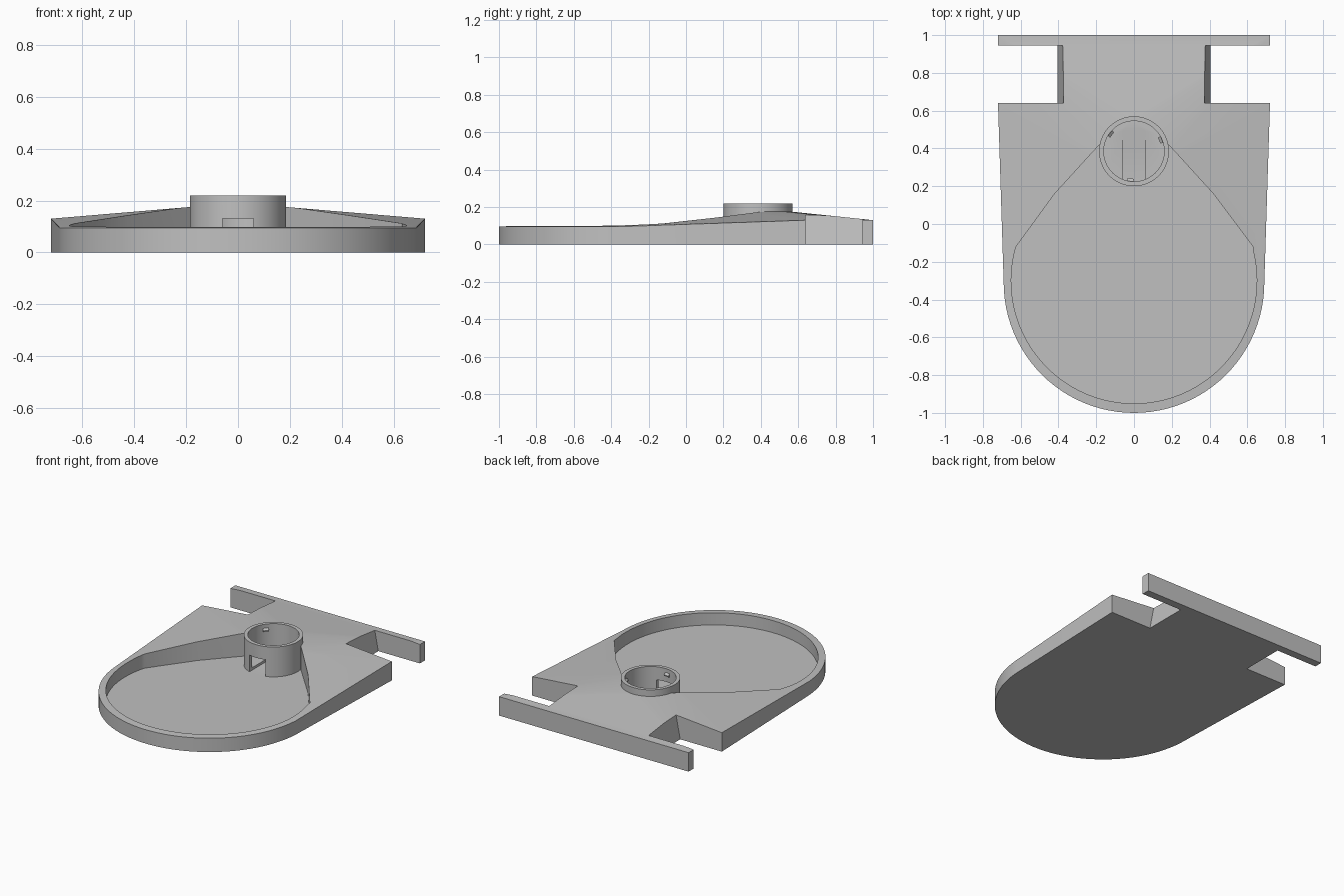
import bpy, bmesh, math
from mathutils import Matrix, Vector

if "Cube" in bpy.data.objects:
    bpy.data.objects.remove(bpy.data.objects["Cube"], do_unlink=True)

grey = bpy.data.materials.new("plain_grey")
grey.use_nodes = True
grey.diffuse_color = (0.53, 0.53, 0.53, 1)
grey.node_tree.nodes["Principled BSDF"].inputs["Base Color"].default_value = grey.diffuse_color

COLLAR_Y, FLOOR = 0.385, 0.015


def finish(name, bm):
    bmesh.ops.recalc_face_normals(bm, faces=bm.faces)
    mesh = bpy.data.meshes.new(name)
    bm.to_mesh(mesh)
    bm.free()
    mesh.materials.append(grey)
    obj = bpy.data.objects.new(name, mesh)
    bpy.context.collection.objects.link(obj)
    return obj


def prism(name, points, depth):
    """Extrude a closed 3D polygon along a vector."""
    bm = bmesh.new()
    face = bm.faces.new([bm.verts.new(p) for p in points])
    new = bmesh.ops.extrude_face_region(bm, geom=[face])["geom"]
    bmesh.ops.translate(bm, vec=depth, verts=[v for v in new if isinstance(v, bmesh.types.BMVert)])
    return finish(name, bm)


def arc(radius, cy, z, start=0, end=360, steps=96):
    angles = [math.radians(start + (end - start) * i / steps) for i in range(steps)]
    return [(radius * math.cos(a), cy + radius * math.sin(a), z) for a in angles]


def combine(target, tool, operation):
    mod = target.modifiers.new(operation, "BOOLEAN")
    mod.object, mod.operation, mod.solver = tool, operation, "EXACT"
    bpy.context.view_layer.objects.active = target
    bpy.ops.object.modifier_apply(modifier=mod.name)
    bpy.data.objects.remove(tool, do_unlink=True)


# Body: hull of a round front disc, a raised disc and a rear block
bm = bmesh.new()
points = []
for z in (0, 0.095):
    points += arc(0.69, -0.31, z)
points += arc(0.185, COLLAR_Y, 0.175)
points += [(x, y, z) for x in (-0.72, 0.72) for y in (0.64, 1) for z in (0, 0.13)]
for p in points:
    bm.verts.new(p)
hull = bmesh.ops.convex_hull(bm, input=bm.verts)
unused = [g for g in hull["geom_interior"] + hull["geom_unused"] if isinstance(g, bmesh.types.BMVert)]
bmesh.ops.delete(bm, geom=list(set(unused)), context="VERTS")
bmesh.ops.dissolve_limit(bm, angle_limit=0.002, verts=bm.verts, edges=bm.edges)
body = finish("tray_body", bm)

# Side notches that leave a neck and a rear crossbar, with leaning walls
for s in (-1, 1):
    wall = [(s * 0.408, 0.64, -0.02), (s * 0.9, 0.64, -0.02),
            (s * 0.9, 0.64, 0.3), (s * 0.345, 0.64, 0.3)]
    combine(body, prism("notch_cutter", wall, (0, 0.305, 0)), "DIFFERENCE")

# Pear-shaped pocket
outline = arc(0.65, -0.3, FLOOR, 164, 376)
outline += [(0.63, -0.12, FLOOR), (0.42, 0.16, FLOOR), (0.183, 0.42, FLOOR),
            (-0.183, 0.42, FLOOR), (-0.42, 0.16, FLOOR)]
combine(body, prism("pocket_cutter", outline, (0, 0, 0.5)), "DIFFERENCE")

# Round collar with its bore
combine(body, prism("collar", arc(0.185, COLLAR_Y, 0.008), (0, 0, 0.212)), "UNION")
combine(body, prism("bore_cutter", arc(0.16, COLLAR_Y, 0.032), (0, 0, 0.4)), "DIFFERENCE")

# Doorway through the collar, running into a ramped channel
channel = [(-0.06, y, z) for y, z in
           ((0.18, FLOOR), (0.39, FLOOR), (0.5, 0.033), (0.39, 0.13), (0.18, 0.13))]
combine(body, prism("doorway_cutter", channel, (0.12, 0, 0)), "DIFFERENCE")

# Three small locking tabs inside the collar
for angle in (23, 143, 263):
    turn = Matrix.Translation((0, COLLAR_Y, 0)) @ Matrix.Rotation(math.radians(angle), 4, "Z")
    profile = [(0.168, -0.018, 0.165), (0.145, -0.018, 0.175),
               (0.145, -0.018, 0.183), (0.168, -0.018, 0.2)]
    depth = turn.to_3x3() @ Vector((0, 0.036, 0))
    combine(body, prism("tab", [turn @ Vector(p) for p in profile], depth), "UNION")

# Smooth round walls, crisp edges
bpy.ops.object.select_all(action="DESELECT")
body.select_set(True)
bpy.context.view_layer.objects.active = body
bpy.ops.object.shade_smooth_by_angle(angle=math.radians(25))
